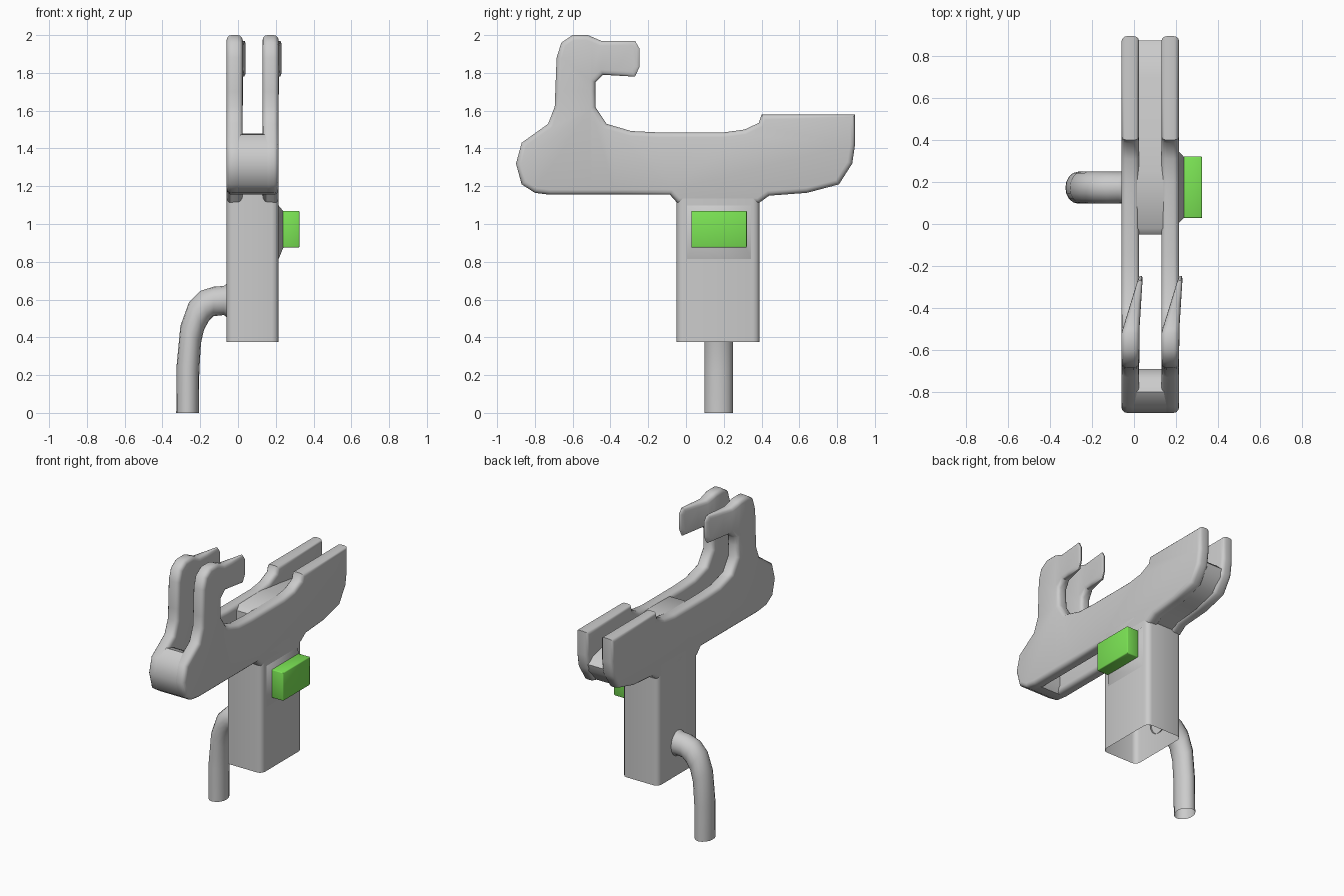
import bpy, bmesh, math
from mathutils import Vector

cube = bpy.data.objects.get("Cube")
if cube:
    bpy.data.objects.remove(cube, do_unlink=True)


def material(name, color):
    m = bpy.data.materials.new(name)
    m.use_nodes = True
    m.diffuse_color = color
    m.node_tree.nodes["Principled BSDF"].inputs["Base Color"].default_value = color
    return m


grey = material("grey plastic", (0.6, 0.6, 0.6, 1))
green = material("bright green", (0.2, 0.78, 0.09, 1))


def finish(bm, name, mat, angle=45):
    bmesh.ops.recalc_face_normals(bm, faces=bm.faces)
    mesh = bpy.data.meshes.new(name)
    bm.to_mesh(mesh)
    bm.free()
    mesh.materials.append(mat)
    ob = bpy.data.objects.new(name, mesh)
    bpy.context.collection.objects.link(ob)
    bpy.ops.object.select_all(action='DESELECT')
    ob.select_set(True)
    bpy.context.view_layer.objects.active = ob
    bpy.ops.object.shade_smooth_by_angle(angle=math.radians(angle))
    return ob


def extrude_profile(profile, x0, x1, bevel=0):
    """Side profile (y, z) extruded across x, with optionally rounded rims."""
    bm = bmesh.new()
    face = bm.faces.new([bm.verts.new((x0, y, z)) for y, z in profile])
    ext = bmesh.ops.extrude_face_region(bm, geom=[face])
    for v in ext["geom"]:
        if isinstance(v, bmesh.types.BMVert):
            v.co.x = x1
    bmesh.ops.recalc_face_normals(bm, faces=bm.faces)
    if bevel:
        rims = [e for e in bm.edges if abs(e.verts[0].co.x - e.verts[1].co.x) < 1e-5]
        bmesh.ops.bevel(bm, geom=rims, offset=bevel, segments=3, profile=0.5,
                        affect='EDGES', clamp_overlap=True)
    return bm


def box(lo, hi):
    bm = bmesh.new()
    bmesh.ops.create_cube(bm, size=1)
    lo, hi = Vector(lo), Vector(hi)
    for v in bm.verts:
        v.co = (lo + hi) / 2 + v.co * (hi - lo)
    return bm


# Shared outline pieces
nose_front = [(-0.72, 1.155), (-0.8, 1.165), (-0.87, 1.21), (-0.9, 1.32), (-0.87, 1.43)]
hook = [(-0.73, 1.53), (-0.695, 1.62), (-0.685, 1.88), (-0.66, 1.96), (-0.6, 2.0),
        (-0.52, 2.0), (-0.45, 1.97), (-0.27, 1.97), (-0.247, 1.93), (-0.247, 1.83),
        (-0.27, 1.78), (-0.44, 1.79), (-0.48, 1.75), (-0.48, 1.62), (-0.42, 1.53),
        (-0.29, 1.492)]
top_rail = [(-0.15, 1.485), (0.2, 1.485), (0.31, 1.5), (0.385, 1.535), (0.4, 1.58)]
tail = [(0.895, 1.58), (0.895, 1.42), (0.88, 1.32), (0.81, 1.21), (0.64, 1.165),
        (0.44, 1.15), (0.385, 1.11), (-0.045, 1.11), (-0.085, 1.155)]

# Two side walls, each ending in a thin hook that leans towards +x
for name, x0, x1 in (("right_wall", -0.06, 0.025), ("left_wall", 0.13, 0.215)):
    bm = extrude_profile(nose_front + hook + top_rail + tail, x0, x1, 0.026)
    for co, no in (((0, -0.5, 0), (0, 1, 0)), ((0, -0.38, 0), (0, 1, 0)),
                   ((0, 0, 1.7), (0, 0, 1))):
        bmesh.ops.bisect_plane(bm, geom=bm.verts[:] + bm.edges[:] + bm.faces[:],
                               plane_co=co, plane_no=no)
    mid = (x0 + x1) / 2
    for v in bm.verts:
        if v.co.z > 1.7 and v.co.y > -0.52:
            t = min(1, (v.co.y + 0.52) / 0.27)
            v.co.x = mid + (v.co.x - mid) * (1 - 0.78 * t) + 0.05 * t
    finish(bm, name, grey)

# Solid nose joining the walls at the front
nose = nose_front + [(-0.8, 1.475), (-0.74, 1.46), (-0.69, 1.38), (-0.69, 1.2)]
finish(extrude_profile(nose, -0.032, 0.187), "nose_bridge", grey)

# Floor between the walls, dropping into a groove at the rear
floor = [(-0.05, 1.13), (-0.05, 1.45), (-0.02, 1.477), (0.25, 1.48), (0.42, 1.46),
         (0.7, 1.42), (0.83, 1.39), (0.875, 1.35), (0.86, 1.3), (0.79, 1.215),
         (0.63, 1.172), (0.44, 1.155), (0.38, 1.12)]
finish(extrude_profile(floor, -0.032, 0.187), "channel_floor", grey)

# Hollow grip with rounded corners and an open lower end
bm = box((-0.06, -0.05, 0.375), (0.215, 0.39, 1.2))
uprights = [e for e in bm.edges if abs(e.verts[0].co.z - e.verts[1].co.z) > 0.1]
bmesh.ops.bevel(bm, geom=uprights, offset=0.035, segments=3, profile=0.5, affect='EDGES')
ends = [f for f in bm.faces if abs(f.normal.z) > 0.9]
bmesh.ops.delete(bm, geom=ends, context='FACES_ONLY')
finish(bm, "grip", grey)

# Bent side pipe, swept as rings between its outer and inner outlines
outer = [(-0.05, 0.69), (-0.075, 0.672), (-0.13, 0.668), (-0.2, 0.645), (-0.26, 0.585),
         (-0.305, 0.46), (-0.325, 0.25), (-0.327, 0)]
inner = [(-0.05, 0.5), (-0.075, 0.518), (-0.13, 0.512), (-0.155, 0.485), (-0.18, 0.44),
         (-0.196, 0.37), (-0.205, 0.22), (-0.207, 0)]
bm = bmesh.new()
sides = 16
rings = []
for a, b in zip(outer, inner):
    a, b = Vector((a[0], 0.173, a[1])), Vector((b[0], 0.173, b[1]))
    center, arm = (a + b) / 2, (a - b) / 2
    rings.append([bm.verts.new(center + arm * math.cos(s) + Vector((0, 0.076 * math.sin(s), 0)))
                  for s in (math.tau * i / sides for i in range(sides))])
for r, q in zip(rings, rings[1:]):
    for i in range(sides):
        j = (i + 1) % sides
        bm.faces.new((r[i], r[j], q[j], q[i]))
finish(bm, "side_pipe", grey)

# Flared mount and the green button on it
bm = box((0.205, -0.005, 0.79), (0.242, 0.355, 1.11))
for v in bm.verts:
    if v.co.x > 0.22:
        v.co.y = 0.035 if v.co.y < 0.17 else 0.315
        v.co.z = 0.88 if v.co.z < 0.95 else 1.065
finish(bm, "button_mount", grey, 60)

bm = box((0.235, 0.028, 0.875), (0.325, 0.322, 1.07))
bmesh.ops.bevel(bm, geom=bm.edges[:], offset=0.006, segments=2, profile=0.5, affect='EDGES')
finish(bm, "button", green)
